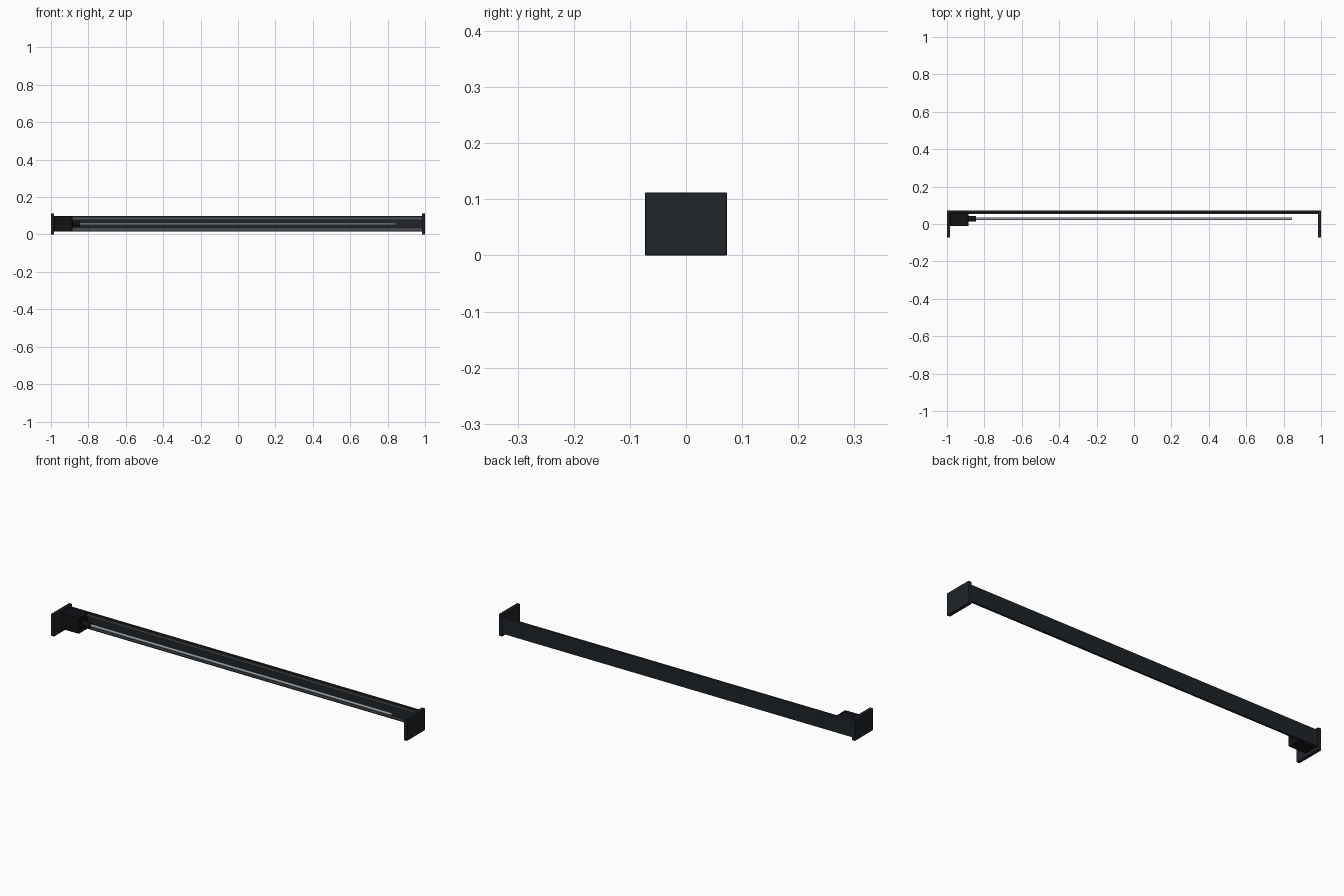
import bpy
from math import pi

cube = bpy.data.objects.get("Cube")
if cube:
    bpy.data.objects.remove(cube, do_unlink=True)


def material(name, rgb, metallic=0.0):
    mat = bpy.data.materials.new(name)
    mat.use_nodes = True
    mat.diffuse_color = (*rgb, 1)
    shader = mat.node_tree.nodes["Principled BSDF"]
    shader.inputs["Base Color"].default_value = (*rgb, 1)
    shader.inputs["Metallic"].default_value = metallic
    shader.inputs["Roughness"].default_value = 0.5
    return mat


anodised = material("dark_anodised", (0.014, 0.017, 0.021))
black = material("motor_black", (0.006, 0.006, 0.008))
steel = material("steel", (0.28, 0.33, 0.38))
rail_grey = material("rail_grey", (0.09, 0.09, 0.09))


def box(name, low, high, mat, bevel=0.0):
    centre = [(a + b) / 2 for a, b in zip(low, high)]
    bpy.ops.mesh.primitive_cube_add(size=1, location=centre)
    obj = bpy.context.object
    obj.name = name
    obj.scale = [b - a for a, b in zip(low, high)]
    bpy.ops.object.transform_apply(location=False, rotation=False, scale=True)
    obj.data.materials.append(mat)
    if bevel:
        mod = obj.modifiers.new("edge_bevel", "BEVEL")
        mod.width = bevel
        mod.segments = 2
    return obj


def rod(name, x0, x1, y, z, radius, mat):
    bpy.ops.mesh.primitive_cylinder_add(
        vertices=24, radius=radius, depth=x1 - x0,
        location=((x0 + x1) / 2, y, z), rotation=(0, pi / 2, 0))
    obj = bpy.context.object
    obj.name = name
    obj.data.materials.append(mat)
    bpy.ops.object.shade_smooth_by_angle()
    return obj


AXIS_Y, AXIS_Z = 0.028, 0.056
HALF_DEPTH, PLATE_X = 0.073, 0.983

# Long back beam
box("back_beam", (-PLATE_X, 0.06, 0.015), (PLATE_X, 0.072, 0.098), anodised, 0.001)

# End plates
for name, x0, x1 in (("right_end_plate", -1, -PLATE_X), ("left_end_plate", PLATE_X, 1)):
    box(name, (x0, -HALF_DEPTH, 0), (x1, HALF_DEPTH, 2 * AXIS_Z), anodised, 0.002)

# Guide rails on the front of the beam
for name, side in (("lower_rail", -1), ("upper_rail", 1)):
    z = AXIS_Z + side * 0.03
    box(name, (-PLATE_X, 0.054, z - 0.005), (PLATE_X, 0.061, z + 0.005), rail_grey, 0.001)

# Motor, coupling and lead screw share one axis
HALF_MOTOR = 0.04
box("motor", (-PLATE_X, AXIS_Y - HALF_MOTOR, AXIS_Z - HALF_MOTOR),
    (-0.886, AXIS_Y + HALF_MOTOR, AXIS_Z + HALF_MOTOR), black, 0.003)
rod("shaft_coupling", -0.89, -0.845, AXIS_Y, AXIS_Z, 0.014, black)
rod("lead_screw", -0.85, 0.845, AXIS_Y, AXIS_Z, 0.0065, steel)
